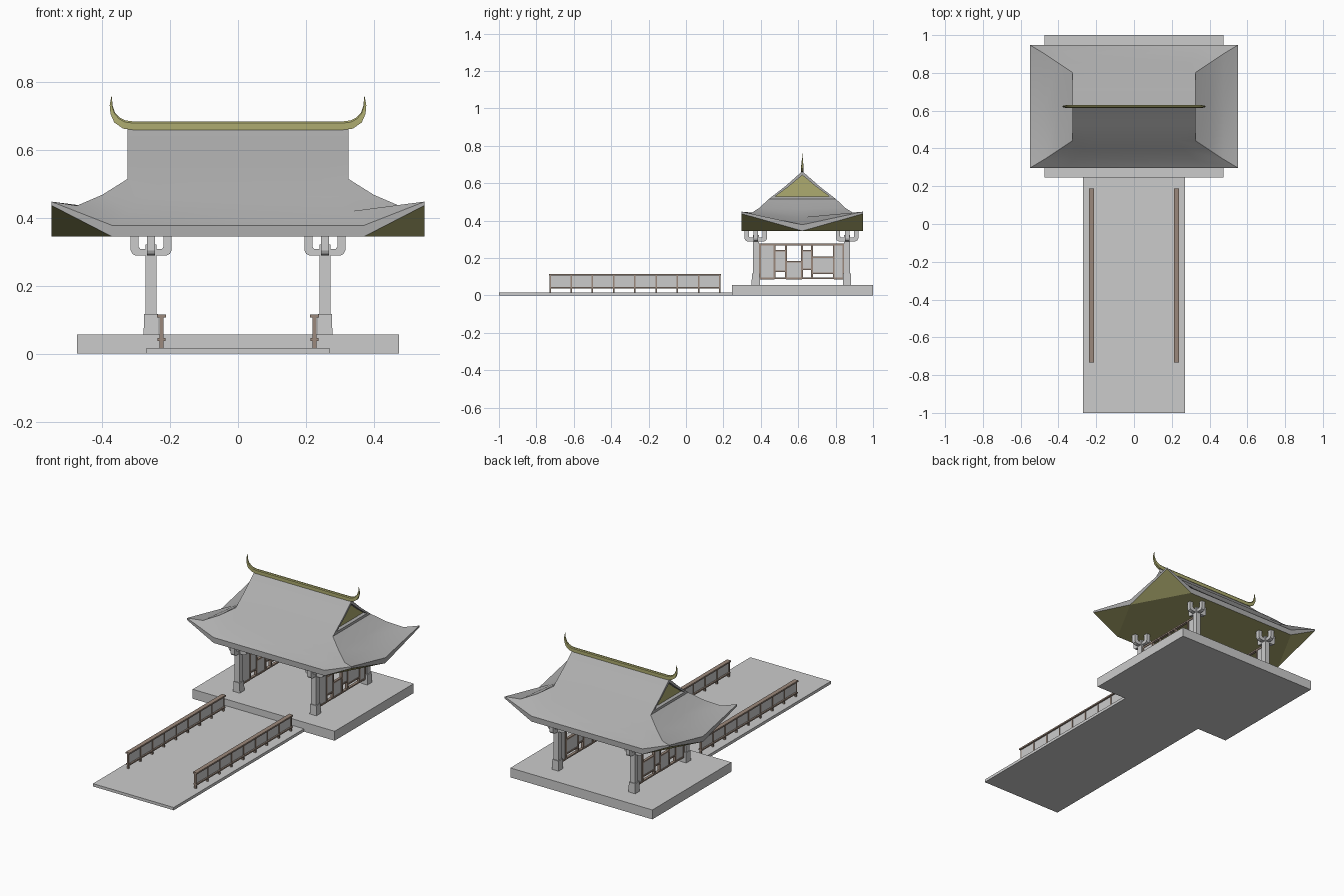
import bpy, bmesh, math

if "Cube" in bpy.data.objects:
    bpy.data.objects.remove(bpy.data.objects["Cube"])

CY = 0.622  # centre of the pavilion in y


def material(name, rgb):
    m = bpy.data.materials.new(name)
    m.diffuse_color = (*rgb, 1)
    m.use_nodes = True
    m.node_tree.nodes["Principled BSDF"].inputs["Base Color"].default_value = m.diffuse_color
    return m


SLATE = material("slate", (0.42, 0.42, 0.42))
OLIVE = material("olive", (0.42, 0.41, 0.16))
BROWN = material("brown", (0.33, 0.25, 0.20))


def finish(name, bm, mat=None, smooth=False):
    bmesh.ops.recalc_face_normals(bm, faces=bm.faces)
    me = bpy.data.meshes.new(name)
    bm.to_mesh(me)
    bm.free()
    ob = bpy.data.objects.new(name, me)
    bpy.context.collection.objects.link(ob)
    if mat:
        me.materials.append(mat)
    if smooth:
        bpy.ops.object.select_all(action='DESELECT')
        ob.select_set(True)
        bpy.context.view_layer.objects.active = ob
        bpy.ops.object.shade_smooth_by_angle(angle=math.radians(25))
    return ob


def add_box(bm, x0, x1, y0, y1, z0, z1, taper=1.0):
    cx, cy = (x0 + x1) / 2, (y0 + y1) / 2
    for v in bmesh.ops.create_cube(bm, size=1)["verts"]:
        t = taper if v.co.z > 0 else 1
        v.co = (cx + v.co.x * (x1 - x0) * t, cy + v.co.y * (y1 - y0) * t,
                z0 + (v.co.z + 0.5) * (z1 - z0))


def boxes(name, dims, mat=None):
    bm = bmesh.new()
    for d in dims:
        add_box(bm, *d)
    return finish(name, bm, mat)


# Floor slabs
boxes("platform", [(-0.475, 0.475, 0.245, 1.0, 0, 0.057)])
boxes("walkway", [(-0.27, 0.27, -1.0, 0.245, 0, 0.017)])

# Railings along the walkway
for side, s in (("left", -1), ("right", 1)):
    x = s * 0.225
    bars = [(x - .013, x + .013, -.733, .187, .106, .115),
            (x - .012, x + .012, -.73, .185, .038, .046)]
    for i in range(9):
        y = -0.727 + i * 0.1135
        bars.append((x - .006, x + .006, y - .004, y + .004, .015, .11))
    boxes(side + "_railing_frame", bars, BROWN)
    boxes(side + "_railing_panel", [(x - .003, x + .003, -.727, .18, .045, .107)])

# Columns with stone feet and crossed U-shaped brackets
U = [(-.06, .345), (-.06, .304), (-.055, .294), (-.045, .289)]
U_IN = [(.037, .345), (.037, .315), (.032, .309)]
OUTLINE = U + [(-a, z) for a, z in reversed(U)] + U_IN + [(-a, z) for a, z in reversed(U_IN)]


def add_bracket(bm, cx, cy, along_x, w=0.012):
    def ring(o):
        return [bm.verts.new((cx + a, cy + o, z) if along_x else (cx + o, cy + a, z))
                for a, z in OUTLINE]
    r0, r1 = ring(-w), ring(w)
    bm.faces.new(r0)
    bm.faces.new(r1[::-1])
    for i in range(len(r0)):
        j = (i + 1) % len(r0)
        bm.faces.new((r0[i], r0[j], r1[j], r1[i]))


for xn, sx in (("left", -1), ("right", 1)):
    for yn, sy in (("front", -1), ("back", 1)):
        cx, cy = sx * 0.256, CY - 0.005 + sy * 0.244
        bm = bmesh.new()
        add_box(bm, cx - .022, cx + .022, cy - .022, cy + .022, .057, .117, .95)
        add_box(bm, cx - .016, cx + .016, cy - .016, cy + .016, .11, .30)
        add_box(bm, cx - .016, cx + .016, cy - .016, cy + .016, .30, .322)
        finish(f"{yn}_{xn}_column", bm)
        bm = bmesh.new()
        add_bracket(bm, cx, cy, True)
        add_bracket(bm, cx, cy, False)
        finish(f"{yn}_{xn}_bracket", bm)

# Side lattice walls: (y0, y1, z0, z1) of each grey panel
PANELS = [(.395, .473, .09, .27), (.473, .535, .13, .24), (.535, .62, .09, .18),
          (.62, .674, .14, .24), (.674, .79, .12, .205), (.79, .843, .09, .27)]
for side, s in (("left", -1), ("right", 1)):
    x, t = s * 0.256, 0.008
    bars = [(x - t, x + t, .385, .855, .268, .277), (x - t, x + t, .385, .855, .087, .095)]
    for y0, y1, z0, z1 in PANELS:
        bars.append((x - t, x + t, y1 - .005, y1 + .005, .09, .27))
        for z in (z0, z1):
            bars.append((x - t, x + t, y0, y1, z - .004, z + .004))
    bars.append((x - t, x + t, .39, .40, .09, .27))
    boxes(side + "_wall_frame", bars, BROWN)
    boxes(side + "_wall_panels", [(x - .004, x + .004, *p) for p in PANELS])

# Hip-and-gable roof; rows: half width, half depth, middle z, corner z
ROWS = [(.325, .18, .515, .515), (.40, .23, .462, .468),
        (.475, .28, .418, .436), (.55, .325, .378, .448)]
EAVE_LOW = (.55, .325, .345, .437)


def loop(bm, row):
    hx, dy, zm, zc = row
    k = hx * 0.675
    pts = [(-hx, -dy, zc), (-k, -dy, zm), (k, -dy, zm), (hx, -dy, zc), (hx, 0, zm),
           (hx, dy, zc), (k, dy, zm), (-k, dy, zm), (-hx, dy, zc), (-hx, 0, zm)]
    return [bm.verts.new((x, CY + y, z)) for x, y, z in pts]


bm = bmesh.new()
rings = [loop(bm, r) for r in ROWS + [EAVE_LOW]]
for a, b in zip(rings, rings[1:]):
    for i in range(10):
        j = (i + 1) % 10
        bm.faces.new((a[i], a[j], b[j], b[i]))
# upper slopes reach the ridge, with a slightly concave middle row
mid = [[bm.verts.new((x, CY + s * .092, .583)) for x in (-.325, .325)] for s in (-1, 1)]
top = [bm.verts.new((x, CY, .664)) for x in (-.325, .325)]
r = rings[0]
bm.faces.new((r[0], r[1], r[2], r[3], mid[0][1], mid[0][0]))
bm.faces.new((r[5], r[6], r[7], r[8], mid[1][0], mid[1][1]))
for m in mid:
    bm.faces.new((m[0], m[1], top[1], top[0]))
# recessed gable: rim going inward and a shelf at the base
for e, ids in ((1, (3, 4, 5)), (0, (8, 9, 0))):
    s = 1 if e else -1
    rim = [r[ids[0]], r[ids[1]], r[ids[2]], mid[1][e], top[e], mid[0][e]]
    if not e:
        rim = [r[8], r[9], r[0], mid[0][0], top[0], mid[1][0]]
    inner = [bm.verts.new((s * .325, CY + (v.co.y - CY) * .8, .53 + (v.co.z - .515) * .76))
             for v in rim]
    back = [bm.verts.new((s * .30, v.co.y, v.co.z)) for v in inner]
    for p, q in ((rim, inner), (inner, back)):
        for i in range(6):
            j = (i + 1) % 6
            bm.faces.new((p[i], p[j], q[j], q[i]))
finish("roof", bm, SLATE, True)

# Olive gable boards
for side, s in (("left", -1), ("right", 1)):
    bm = bmesh.new()
    bm.faces.new([bm.verts.new((s * .302, CY + y, z)) for y, z in
                  ((-.146, .528), (.146, .528), (.076, .583), (0, .645), (-.076, .583))])
    finish(side + "_gable_board", bm, OLIVE)

# Olive underside: flat in the middle, lifted at the corners
bm = bmesh.new()
u = loop(bm, EAVE_LOW)
bm.faces.new((u[1], u[2], u[4], u[6], u[7], u[9]))
for a, b, c in ((9, 0, 1), (2, 3, 4), (4, 5, 6), (7, 8, 9)):
    bm.faces.new((u[a], u[b], u[c]))
ob = finish("roof_underside", bm, OLIVE)
for f in ob.data.polygons:
    if f.normal.z > 0:
        f.flip()

# Ridge bar with upturned horns: x, z, half height, lean of section (degrees)
HALF = [(.31, .672, .0125, 90), (.335, .675, .0125, 105), (.356, .688, .011, 140),
        (.369, .708, .007, 165), (.374, .732, .004, 182), (.372, .758, .001, 190)]
path = [(-x, z, h, 180 - a) for x, z, h, a in reversed(HALF)] + HALF
bm = bmesh.new()
prev = None
for x, z, h, a in path:
    dx, dz = math.cos(math.radians(a)), math.sin(math.radians(a))
    w = h * 0.6
    ring = [bm.verts.new((x + dx * h * k, CY + y, z + dz * h * k))
            for k, y in ((-1, -w), (-1, w), (.6, w), (1, w * .5), (1, -w * .5), (.6, -w))]
    if prev:
        for i in range(6):
            j = (i + 1) % 6
            bm.faces.new((prev[i], prev[j], ring[j], ring[i]))
    else:
        bm.faces.new(ring)
    prev = ring
bm.faces.new(prev)
finish("ridge", bm, OLIVE, True)
